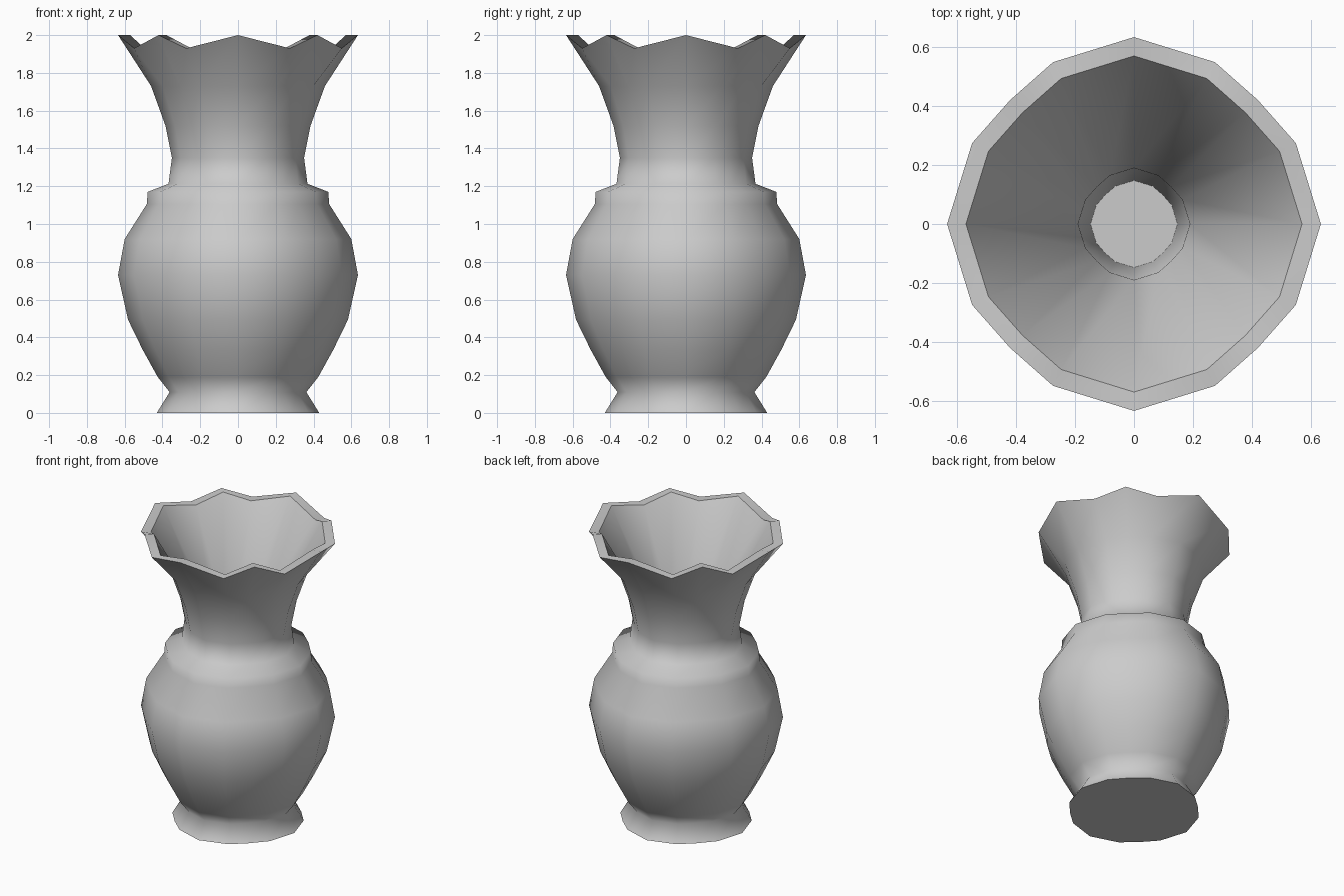
import bpy, bmesh, math

if "Cube" in bpy.data.objects:
    bpy.data.objects.remove(bpy.data.objects["Cube"])

# One ring: 16 corners, slightly squarish spacing, same outline at every height
QUARTER = [(1.0, 0.0), (0.866, 0.433), (0.663, 0.663), (0.433, 0.866)]
OUTLINE = []
for q in range(4):
    c, s = round(math.cos(q * math.pi / 2)), round(math.sin(q * math.pi / 2))
    OUTLINE += [(x * c - y * s, x * s + y * c) for x, y in QUARTER]

# (radius, height, drop of every second corner)
OUTER = [(0.43, 0, 0), (0.362, 0.11, 0), (0.425, 0.19, 0), (0.505, 0.335, 0),
         (0.582, 0.493, 0), (0.635, 0.73, 0), (0.6, 0.92, 0), (0.483, 1.105, 0),
         (0.478, 1.17, 0), (0.368, 1.213, 0), (0.35, 1.35, 0), (0.384, 1.52, 0),
         (0.46, 1.73, 0), (0.635, 2.0, 0.07)]
INNER = [(0.571, 2.0, 0.07), (0.19, 1.35, 0), (0.148, 0.3, 0)]

bm = bmesh.new()
rings = [[bm.verts.new((x * r, y * r, z - (drop if i % 2 else 0)))
          for i, (x, y) in enumerate(OUTLINE)] for r, z, drop in OUTER + INNER]

# Walls, underside and inside floor
n = len(OUTLINE)
for a, b in zip(rings, rings[1:]):
    for i in range(n):
        j = (i + 1) % n
        bm.faces.new((a[i], a[j], b[j], b[i]))
bm.faces.new(rings[0][::-1])
bm.faces.new(rings[-1])

# Smooth body with crisp foot, rim and floor edges
for f in bm.faces:
    f.smooth = True
for k in (0, len(OUTER) - 1, len(OUTER), len(rings) - 1):
    for i in range(n):
        bm.edges.get((rings[k][i], rings[k][(i + 1) % n])).smooth = False

mesh = bpy.data.meshes.new("vase")
bm.to_mesh(mesh)
bm.free()
bpy.context.collection.objects.link(bpy.data.objects.new("vase", mesh))
